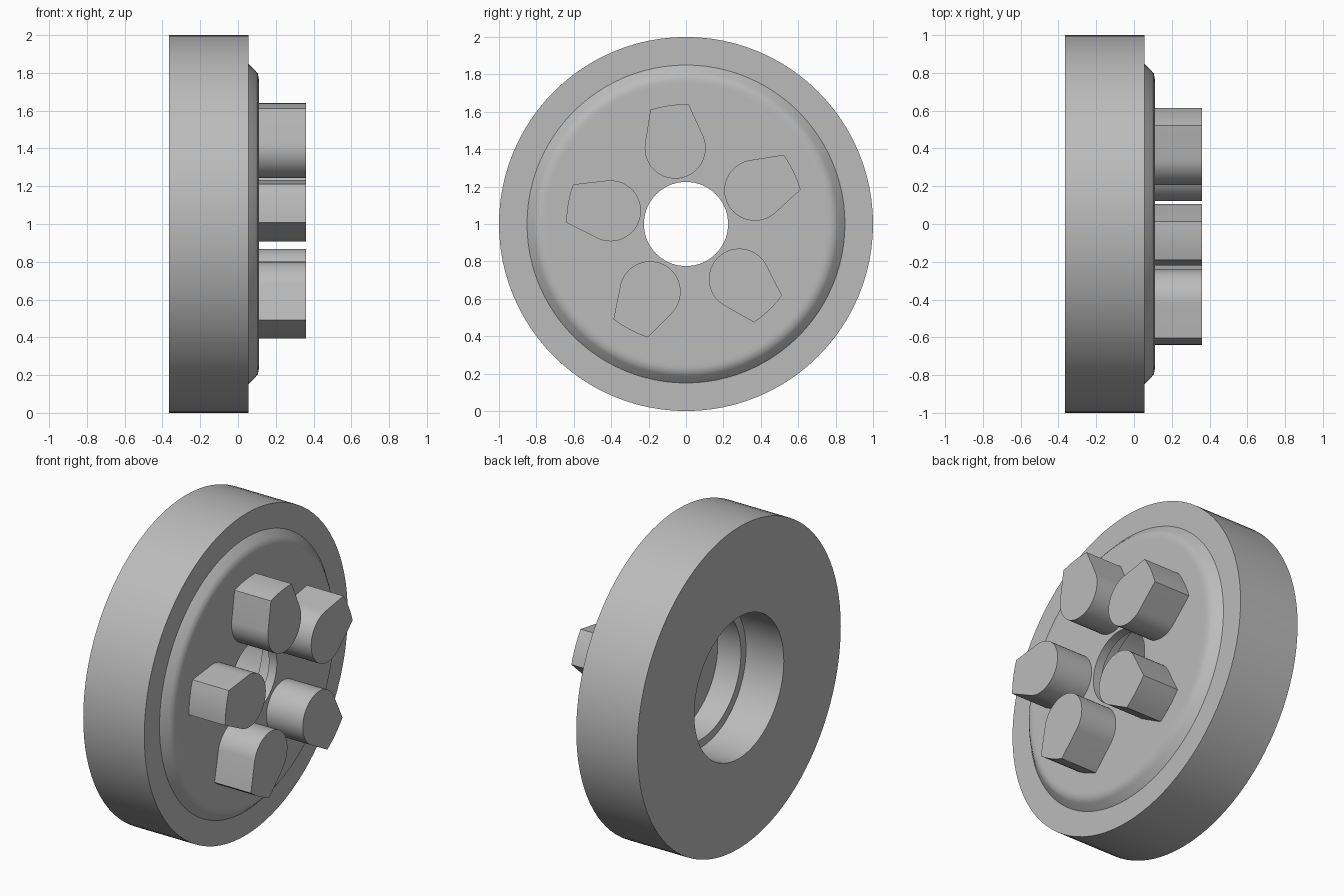
import bpy
import bmesh
import math
from mathutils import Vector, geometry

if "Cube" in bpy.data.objects:
    bpy.data.objects.remove(bpy.data.objects["Cube"], do_unlink=True)

SEGMENTS = 96
AXIS_Z = 1.0

grey = bpy.data.materials.new("light_grey")
grey.use_nodes = True
colour = (0.5, 0.5, 0.5, 1)
grey.diffuse_color = colour
grey.node_tree.nodes["Principled BSDF"].inputs["Base Color"].default_value = colour


def finish(name, bm):
    """Turn a bmesh into a smooth shaded object with crisp edges."""
    bmesh.ops.recalc_face_normals(bm, faces=bm.faces)
    mesh = bpy.data.meshes.new(name)
    bm.to_mesh(mesh)
    bm.free()
    mesh.materials.append(grey)
    obj = bpy.data.objects.new(name, mesh)
    bpy.context.collection.objects.link(obj)
    bpy.ops.object.select_all(action="DESELECT")
    obj.select_set(True)
    bpy.context.view_layer.objects.active = obj
    bpy.ops.object.shade_smooth_by_angle(angle=math.radians(30))
    return obj


def lathe(name, profile):
    """Revolve a closed (x, radius) profile around the wheel axle."""
    bm = bmesh.new()
    rings = []
    for x, r in profile:
        angles = [math.tau * i / SEGMENTS for i in range(SEGMENTS)]
        rings.append([bm.verts.new((x, r * math.cos(a), AXIS_Z + r * math.sin(a)))
                      for a in angles])
    for a, b in zip(rings, rings[1:] + rings[:1]):
        for i in range(SEGMENTS):
            j = (i + 1) % SEGMENTS
            bm.faces.new((a[i], a[j], b[j], b[i]))
    return finish(name, bm)


def polar(radius, angle):
    return Vector((radius * math.cos(angle), radius * math.sin(angle)))


def pin(name, turn):
    """Round-backed lug whose outer end follows the wheel's curve."""
    centre = polar(0.41, math.radians(98.1) + turn)
    points = [centre + polar(0.163, math.tau * i / 48) for i in range(48)]
    points += [polar(0.64, math.radians(88.7 + 18.6 * i / 6) + turn) for i in range(7)]
    outline = [points[i] for i in geometry.convex_hull_2d(points)]
    bm = bmesh.new()
    base = bm.faces.new([bm.verts.new((0.1, p.x, AXIS_Z + p.y)) for p in outline])
    top = bmesh.ops.extrude_face_region(bm, geom=[base], use_keep_orig=True)
    verts = [v for v in top["geom"] if isinstance(v, bmesh.types.BMVert)]
    bmesh.ops.translate(bm, verts=verts, vec=(0.26, 0, 0))
    return finish(name, bm)


# Wheel body: rim, raised boss with rounded shoulder, and stepped bore
lathe("wheel_body", [
    (-0.365, 0.44), (-0.365, 1.0), (0.055, 1.0), (0.055, 0.85),
    (0.092, 0.812), (0.105, 0.795), (0.11, 0.77), (0.11, 0.75),
    (0.11, 0.225), (0.055, 0.225), (0.055, 0.39),
    (-0.105, 0.39), (-0.105, 0.44),
])

# Five lugs around the bore
for k in range(5):
    pin(f"lug_{k + 1}", math.tau * k / 5)
